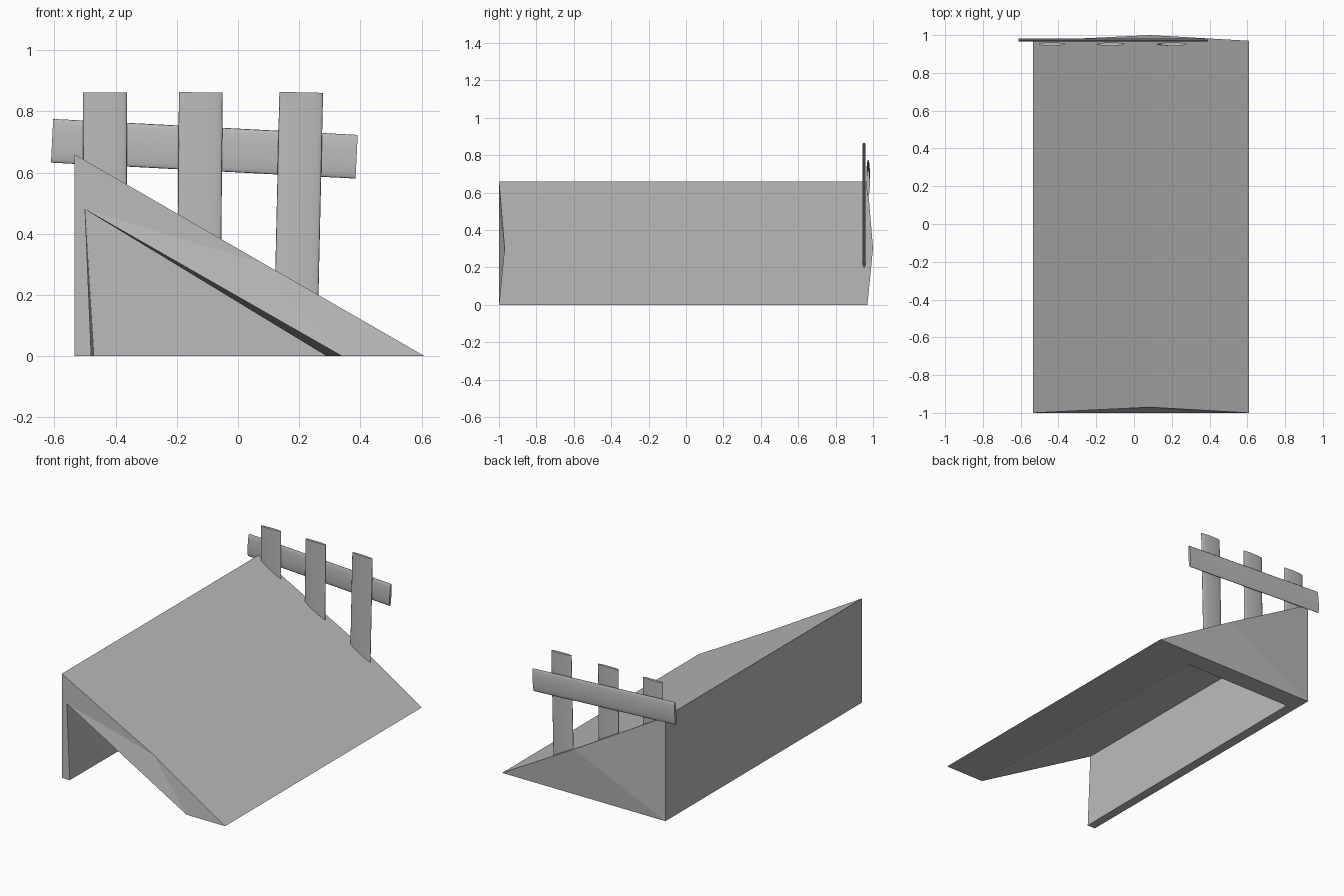
import bpy, bmesh, math

cube = bpy.data.objects.get("Cube")
if cube:
    bpy.data.objects.remove(cube, do_unlink=True)

grey = bpy.data.materials.new("plain grey")
grey.use_nodes = True
colour = (0.5, 0.5, 0.5, 1)
grey.diffuse_color = colour
grey.node_tree.nodes["Principled BSDF"].inputs["Base Color"].default_value = colour


def finish(bm, name):
    bmesh.ops.recalc_face_normals(bm, faces=bm.faces[:])
    mesh = bpy.data.meshes.new(name)
    bm.to_mesh(mesh)
    bm.free()
    mesh.materials.append(grey)
    ob = bpy.data.objects.new(name, mesh)
    bpy.context.collection.objects.link(ob)
    return ob


# Hollow wedge shelter: outer corners a (tall side), t (ridge), m (mid slope), b (toe);
# cavity corners l, p, r. Lower case is the front end, upper case the back end.
corners = {
    "a": (-0.535, -1, 0), "t": (-0.535, -1, 0.66), "m": (0.085, -0.97, 0.302), "b": (0.61, -1, 0),
    "A": (-0.535, 0.97, 0), "T": (-0.535, 0.97, 0.66), "M": (0.085, 1, 0.302), "B": (0.61, 0.97, 0),
    "l": (-0.48, -1, 0), "p": (-0.5, -1, 0.48), "r": (0.34, -1, 0),
    "L": (-0.47, 0.85, 0), "P": (-0.5, 0.85, 0.48), "R": (0.29, 0.85, 0),
}
bm = bmesh.new()
v = {key: bm.verts.new(co) for key, co in corners.items()}
outside = "atTA tmMT mbBM AMT ABM"      # tall wall, roof, back
front_rim = "alpt tpm mpr mrb"
underside = "alLA LRBA rbBR"
cavity = "lpPL prRP LPR"
for face in " ".join((outside, front_rim, underside, cavity)).split():
    bm.faces.new([v[key] for key in face])
finish(bm, "wedge_shelter")


# Fence boards: flattened cylinders, smooth on the sides
def board(name, x, y, z, length, tilt):
    bm = bmesh.new()
    bmesh.ops.create_cone(bm, cap_ends=True, segments=24, radius1=1, radius2=1, depth=1)
    bmesh.ops.scale(bm, vec=(0.0715, 0.009, length), verts=bm.verts[:])
    for f in bm.faces:
        f.smooth = len(f.verts) == 4
    for e in bm.edges:
        e.smooth = all(len(f.verts) == 4 for f in e.link_faces)
    ob = finish(bm, name)
    ob.location = (x, y, z)
    ob.rotation_euler.y = math.radians(tilt)


for side, x, tilt in (("right", -0.435, 0), ("middle", -0.125, 0.5), ("left", 0.198, 1.3)):
    board(side + "_fence_post", x, 0.952, 0.48, 0.765, tilt)
board("fence_rail", -0.11, 0.974, 0.678, 0.997, 93)
